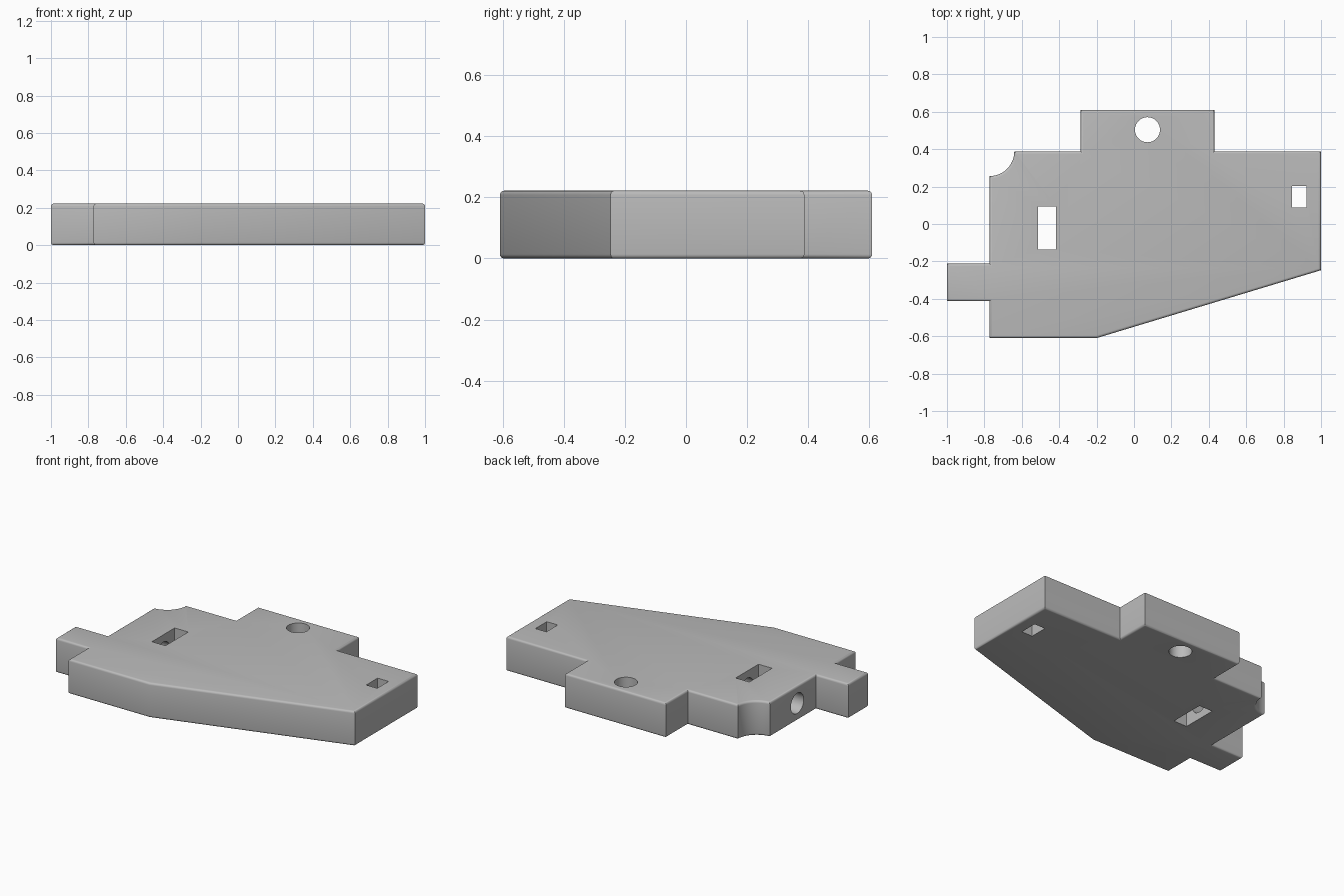
import bpy
import bmesh
from math import cos, sin, pi, radians
from mathutils import Matrix, Vector

if "Cube" in bpy.data.objects:
    bpy.data.objects.remove(bpy.data.objects["Cube"], do_unlink=True)

HEIGHT = 0.222
EDGE_ROUND = 0.014

# Single flat grey
grey = bpy.data.materials.new("plain grey")
grey.use_nodes = True
GREY = (0.5, 0.5, 0.5, 1)
grey.diffuse_color = GREY
grey.node_tree.nodes["Principled BSDF"].inputs["Base Color"].default_value = GREY


def make_object(name, bm):
    bmesh.ops.recalc_face_normals(bm, faces=bm.faces)
    mesh = bpy.data.meshes.new(name)
    bm.to_mesh(mesh)
    bm.free()
    mesh.materials.append(grey)
    obj = bpy.data.objects.new(name, mesh)
    bpy.context.collection.objects.link(obj)
    return obj


# Plate outline, with a concave quarter-round notch at the back corner
SIDE, BACK, NOTCH = -0.772, 0.388, 0.132
notch = [(SIDE + NOTCH * cos(a), BACK - NOTCH * sin(a))
         for a in (i * pi / 24 for i in range(13))]
outline = [(SIDE, -0.61), (-0.2, -0.61), (1, -0.247), (1, BACK),
           (0.43, BACK), (0.43, 0.61), (-0.285, 0.61), (-0.285, BACK),
           *notch,
           (SIDE, -0.212), (-1, -0.212), (-1, -0.413), (SIDE, -0.413)]

bm = bmesh.new()
base = bm.faces.new([bm.verts.new((x, y, 0)) for x, y in outline])
extruded = bmesh.ops.extrude_face_region(bm, geom=[base], use_keep_orig=True)
top_verts = [v for v in extruded["geom"] if isinstance(v, bmesh.types.BMVert)]
bmesh.ops.translate(bm, verts=top_verts, vec=(0, 0, HEIGHT))
bmesh.ops.recalc_face_normals(bm, faces=bm.faces)

# Soften the top and bottom rims
rims = [e for e in bm.edges if abs(e.verts[0].co.z - e.verts[1].co.z) < 1e-5]
bmesh.ops.bevel(bm, geom=rims, offset=EDGE_ROUND, segments=4, profile=0.5,
                affect='EDGES', clamp_overlap=True)
plate = make_object("plate", bm)


def box_cutter(name, x0, x1, y0, y1):
    bm = bmesh.new()
    bmesh.ops.create_cube(bm, size=1)
    bmesh.ops.scale(bm, verts=bm.verts, vec=(x1 - x0, y1 - y0, 1))
    bmesh.ops.translate(bm, verts=bm.verts,
                        vec=((x0 + x1) / 2, (y0 + y1) / 2, HEIGHT / 2))
    return make_object(name, bm)


def round_cutter(name, centre, radius, length, turn=0):
    bm = bmesh.new()
    place = Matrix.Translation(Vector(centre)) @ Matrix.Rotation(turn, 4, 'Y')
    bmesh.ops.create_cone(bm, cap_ends=True, segments=48, radius1=radius,
                          radius2=radius, depth=length, matrix=place)
    return make_object(name, bm)


# Through slots, upright bolt hole, and a side hole that crosses the long slot
cutters = [
    box_cutter("long_slot_cutter", -0.513, -0.417, -0.137, 0.093),
    box_cutter("small_slot_cutter", 0.845, 0.923, 0.089, 0.204),
    round_cutter("bolt_hole_cutter", (0.072, 0.504, HEIGHT / 2), 0.067, 1),
    round_cutter("side_hole_cutter", (-0.6, -0.022, HEIGHT / 2), 0.065, 0.6, pi / 2),
]
bpy.context.view_layer.objects.active = plate
plate.select_set(True)
for cutter in cutters:
    cut = plate.modifiers.new(cutter.name, 'BOOLEAN')
    cut.operation = 'DIFFERENCE'
    cut.solver = 'EXACT'
    cut.object = cutter
    bpy.ops.object.modifier_apply(modifier=cut.name)
    bpy.data.objects.remove(cutter, do_unlink=True)

bpy.ops.object.shade_smooth_by_angle(angle=radians(35))
